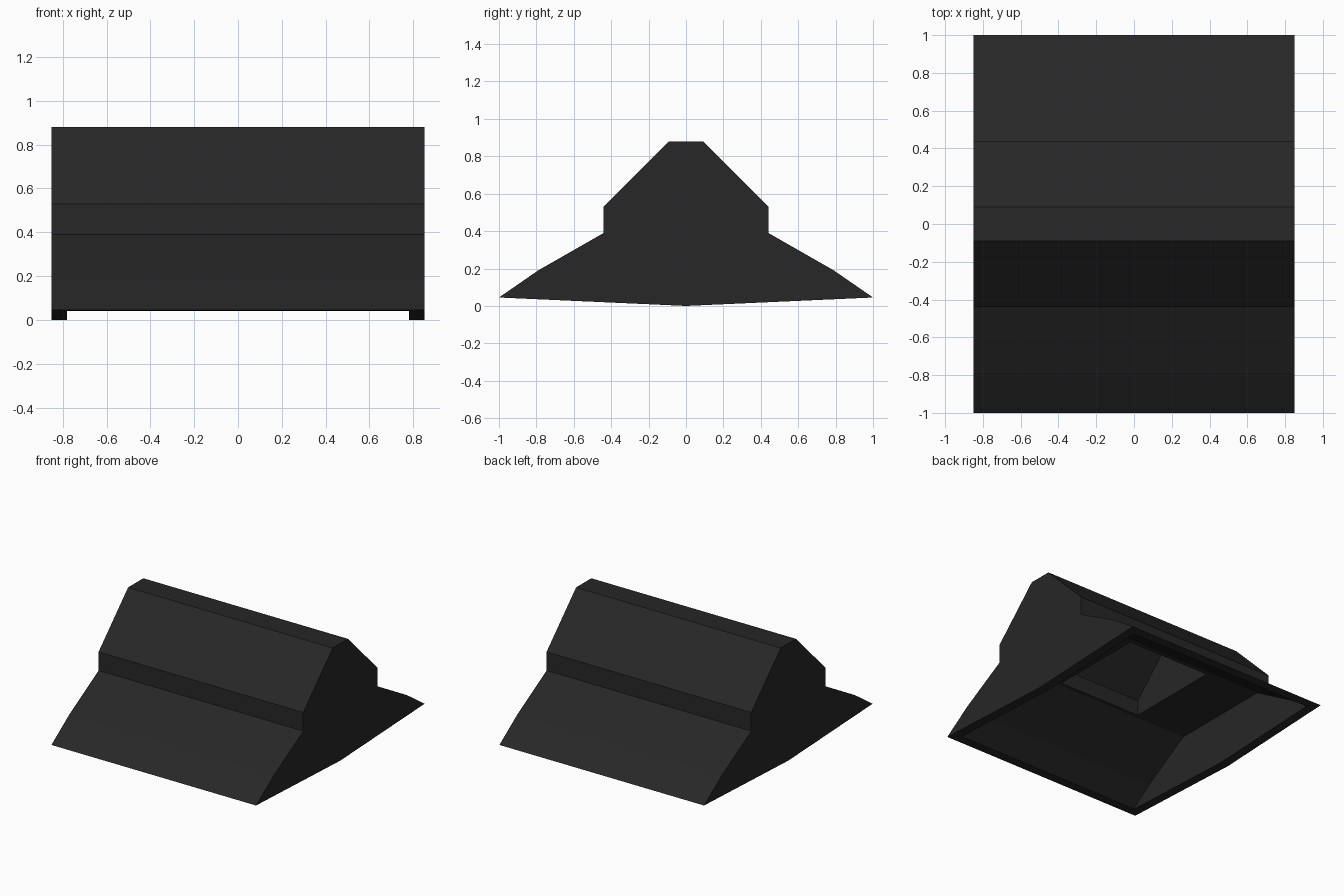
import bpy
import bmesh

cube = bpy.data.objects.get("Cube")
if cube:
    bpy.data.objects.remove(cube, do_unlink=True)

dark = bpy.data.materials.new("charcoal")
dark.use_nodes = True
colour = (0.02, 0.02, 0.02, 1)
dark.diffuse_color = colour
dark.node_tree.nodes["Principled BSDF"].inputs["Base Color"].default_value = colour


def prism(name, half_profile, half_width, keel=None):
    """Extrude a (y, z) half profile, mirrored in y, along x."""
    points = half_profile + [(-y, z) for y, z in reversed(half_profile)]
    if keel is not None:
        points.append((0, keel))
    bm = bmesh.new()
    face = bm.faces.new([bm.verts.new((-half_width, y, z)) for y, z in points])
    result = bmesh.ops.extrude_face_region(bm, geom=[face])
    moved = [v for v in result["geom"] if isinstance(v, bmesh.types.BMVert)]
    bmesh.ops.translate(bm, verts=moved, vec=(2 * half_width, 0, 0))
    bmesh.ops.recalc_face_normals(bm, faces=bm.faces)
    mesh = bpy.data.meshes.new(name)
    bm.to_mesh(mesh)
    bm.free()
    mesh.materials.append(dark)
    obj = bpy.data.objects.new(name, mesh)
    bpy.context.collection.objects.link(obj)
    return obj


# Outer body: flared skirt, short upright band, sloped roof, slightly keeled base
body = prism("ridged_cover",
             [(-1, 0.045), (-0.79, 0.19), (-0.44, 0.39), (-0.44, 0.53), (-0.09, 0.88)],
             0.85, keel=0)

# Wide hollow under the skirt, and the narrower chamber above it
cutters = [
    prism("skirt_hollow", [(-0.93, -0.2), (-0.93, 0.045), (-0.77, 0.16), (-0.40, 0.384)], 0.78),
    prism("roof_hollow", [(-0.37, 0.25), (-0.37, 0.50), (-0.06, 0.81)], 0.345),
]
for cutter in cutters:
    cutter.hide_render = True
    cut = body.modifiers.new(cutter.name, "BOOLEAN")
    cut.operation = "DIFFERENCE"
    cut.solver = "EXACT"
    cut.object = cutter

# Bake the cuts into the body and drop the cutters
bpy.context.view_layer.update()
graph = bpy.context.evaluated_depsgraph_get()
baked = bpy.data.meshes.new_from_object(body.evaluated_get(graph))
body.modifiers.clear()
body.data = baked
for cutter in cutters:
    bpy.data.objects.remove(cutter, do_unlink=True)
